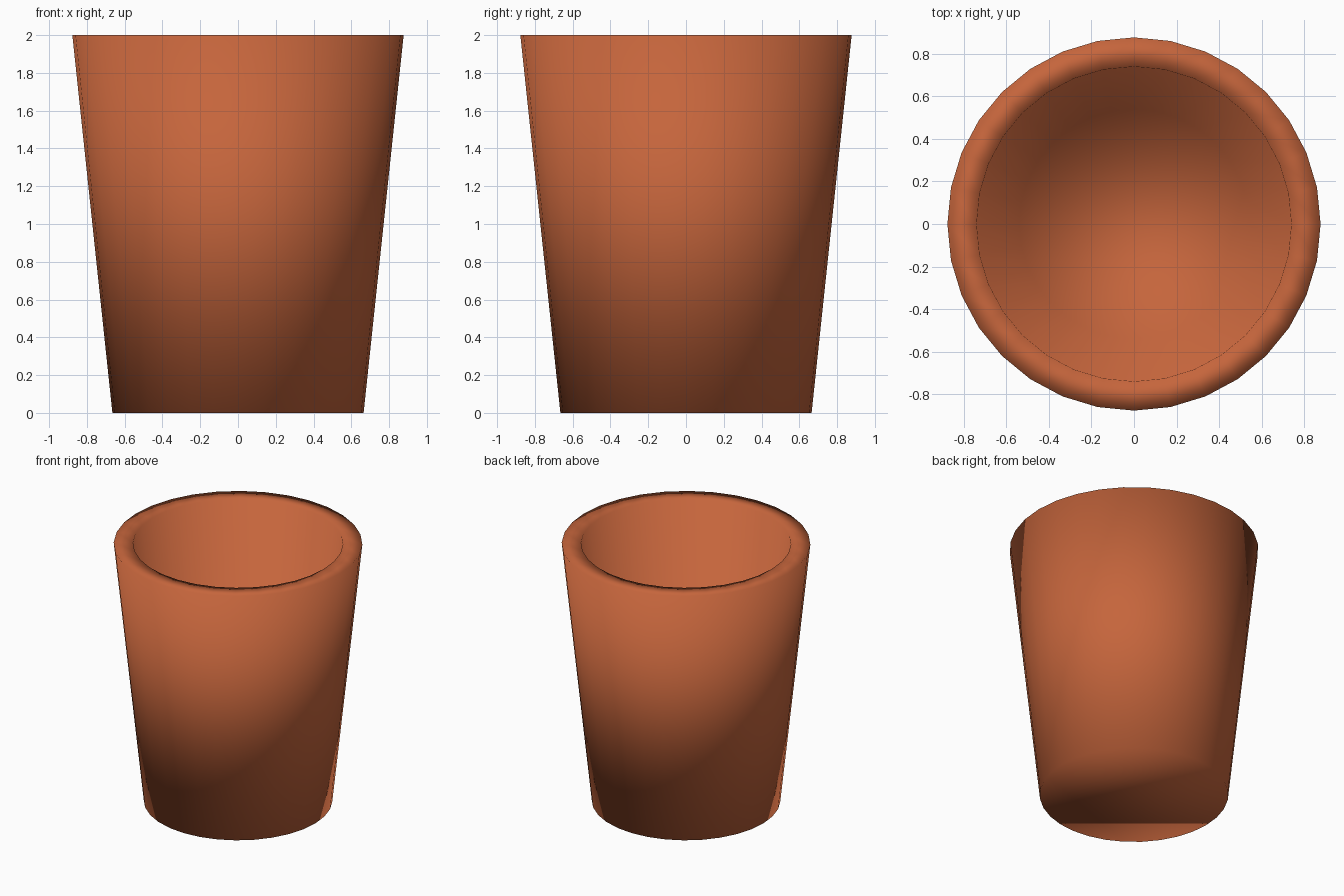
import bpy
import bmesh
from math import cos, sin, tau

if "Cube" in bpy.data.objects:
    bpy.data.objects.remove(bpy.data.objects["Cube"])

SIDES = 32
# (radius, height): outer base, outer rim, inner rim, inner floor
PROFILE = [(0.665, 0.0), (0.877, 2.0), (0.74, 2.0), (0.54, 0.12)]

bm = bmesh.new()
rings = [[bm.verts.new((r * cos(tau * i / SIDES), r * sin(tau * i / SIDES), z))
          for i in range(SIDES)] for r, z in PROFILE]

# Outer wall, flat rim and inner wall
for a, b in zip(rings, rings[1:]):
    for i in range(SIDES):
        j = (i + 1) % SIDES
        bm.faces.new((a[i], a[j], b[j], b[i]))

# Underside and inner floor
bm.faces.new(rings[0][::-1])
bm.faces.new(rings[-1])

# The model is smooth shaded throughout
for f in bm.faces:
    f.smooth = True

mesh = bpy.data.meshes.new("cup")
bm.to_mesh(mesh)
bm.free()

# Terracotta colour
mat = bpy.data.materials.new("terracotta")
mat.diffuse_color = (0.56, 0.13, 0.045, 1.0)
mat.use_nodes = True
mat.node_tree.nodes["Principled BSDF"].inputs["Base Color"].default_value = mat.diffuse_color
mesh.materials.append(mat)

cup = bpy.data.objects.new("cup", mesh)
bpy.context.collection.objects.link(cup)
